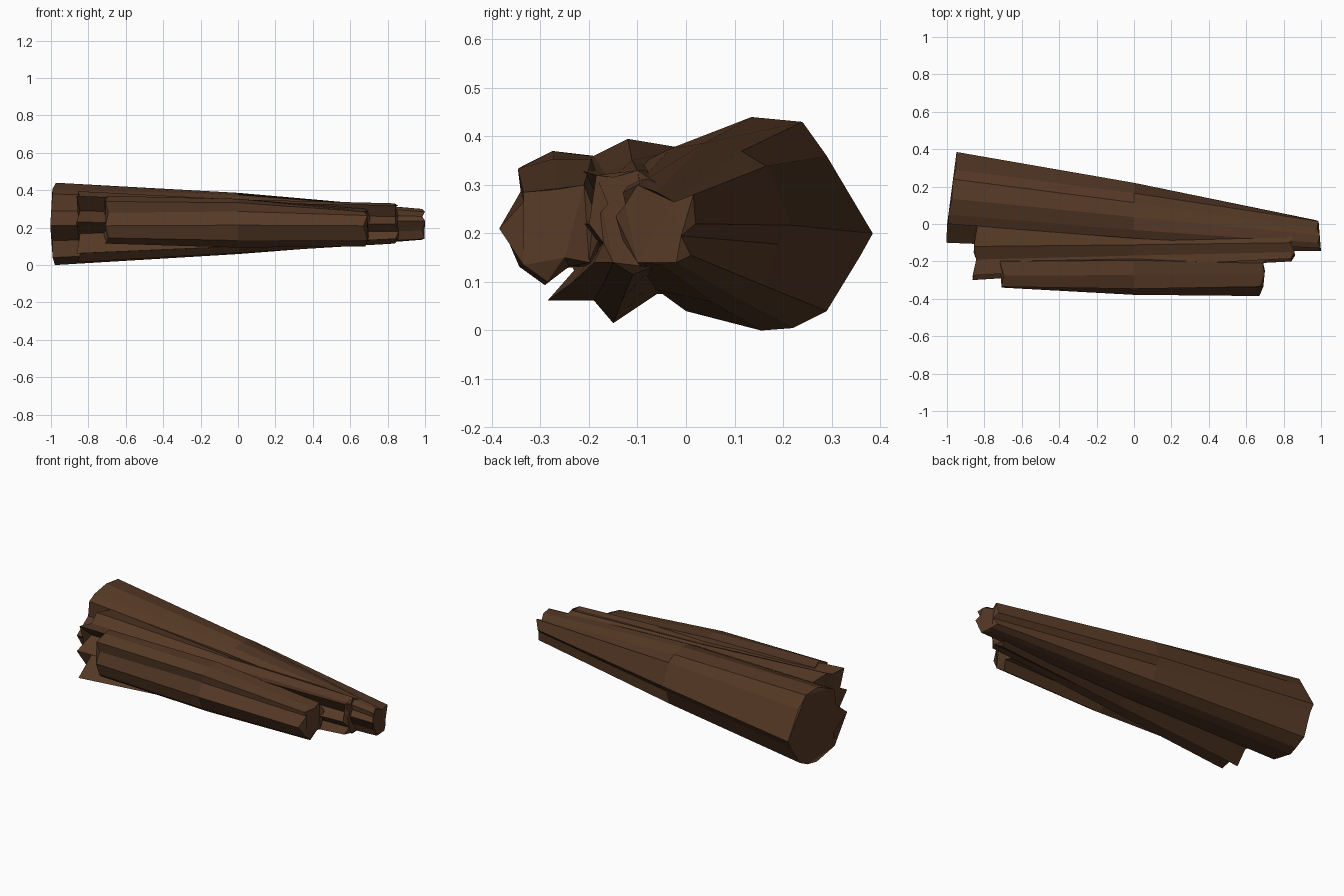
import bpy, bmesh
from mathutils import Vector

if "Cube" in bpy.data.objects:
    bpy.data.objects.remove(bpy.data.objects["Cube"], do_unlink=True)

bark = bpy.data.materials.new("dark brown wood")
bark.use_nodes = True
brown = (0.092, 0.041, 0.019, 1)
bark.diffuse_color = brown
shader = bark.node_tree.nodes["Principled BSDF"]
shader.inputs["Base Color"].default_value = brown
shader.inputs["Roughness"].default_value = 0.9


def end_ring(x, slant, jag, outline):
    """Cross-section placed at x, tilted along y, with a ragged edge."""
    mid_y = sum(y for y, z in outline) / len(outline)
    return [Vector((x + slant * (y - mid_y) + (jag if i % 2 else -jag), y, z))
            for i, (y, z) in enumerate(outline)]


def splinter(name, thick, thin, bulge, lift):
    """Faceted tapering log: two end rings and a scaled, lifted middle ring."""
    middle = [(a + b) / 2 for a, b in zip(thick, thin)]
    centre = sum(middle, Vector()) / len(middle)
    for p in middle:
        p.yz = centre.yz + (p.yz - centre.yz) * bulge
        p.z += lift
        p.x = 0
    bm = bmesh.new()
    rings = [[bm.verts.new(p) for p in ring] for ring in (thick, middle, thin)]
    for a, b in zip(rings, rings[1:]):
        for i in range(len(a)):
            j = (i + 1) % len(a)
            bm.faces.new((a[i], a[j], b[j], b[i]))
    caps = [bm.faces.new(rings[0]), bm.faces.new(rings[-1])]
    bmesh.ops.triangulate(bm, faces=caps)
    bmesh.ops.recalc_face_normals(bm, faces=bm.faces)
    mesh = bpy.data.meshes.new(name)
    bm.to_mesh(mesh)
    bm.free()
    mesh.materials.append(bark)
    obj = bpy.data.objects.new(name, mesh)
    bpy.context.collection.objects.link(obj)


# Largest log, at the back, with a split and pointed inner side
splinter(
    "large_log",
    end_ring(-0.976, 0.13, 0.004, [
        (.385, .2), (.29, .36), (.24, .43), (.135, .44), (.05, .405), (0, .38),
        (0, .29), (-.1, .21), (.01, .13), (0, .04), (.155, 0), (.22, .005),
        (.29, .04), (.36, .155)]),
    end_ring(0.987, -0.08, 0.006, [
        (.02, .22), (.015, .28), (-.025, .265), (-.06, .285), (-.1, .3), (-.13, .285),
        (-.125, .26), (-.145, .235), (-.13, .185), (-.1, .14), (-.05, .135), (-.02, .14),
        (.01, .155), (-.01, .195)]),
    1.11, 0.008)

# Ridged log in the middle
splinter(
    "middle_log",
    end_ring(-0.85, 0.04, 0.008, [
        (0, .24), (0, .375), (-.12, .395), (-.19, .36), (-.275, .37), (-.19, .29),
        (-.3, .23), (-.19, .17), (-.285, .062), (-.19, .062), (-.15, .015), (-.06, .075),
        (-.03, .075)]),
    end_ring(0.848, -0.05, 0.01, [
        (-.06, .22), (-.055, .3), (-.1, .33), (-.15, .315), (-.185, .32), (-.16, .26),
        (-.2, .22), (-.17, .18), (-.19, .14), (-.15, .14), (-.11, .115), (-.07, .13),
        (-.07, .17)]),
    0.96, -0.006)

# Short log at the front
splinter(
    "front_log",
    end_ring(-0.705, -0.06, 0.008, [
        (-.18, .22), (-.19, .32), (-.2, .36), (-.275, .37), (-.335, .34), (-.325, .28),
        (-.34, .21), (-.33, .145), (-.29, .115), (-.24, .13), (-.2, .14)]),
    end_ring(0.69, 0.1, 0.008, [
        (-.175, .2), (-.19, .25), (-.21, .3), (-.27, .29), (-.335, .285), (-.335, .265),
        (-.385, .21), (-.335, .135), (-.285, .1), (-.25, .15), (-.2, .14)]),
    1.17, 0.006)
